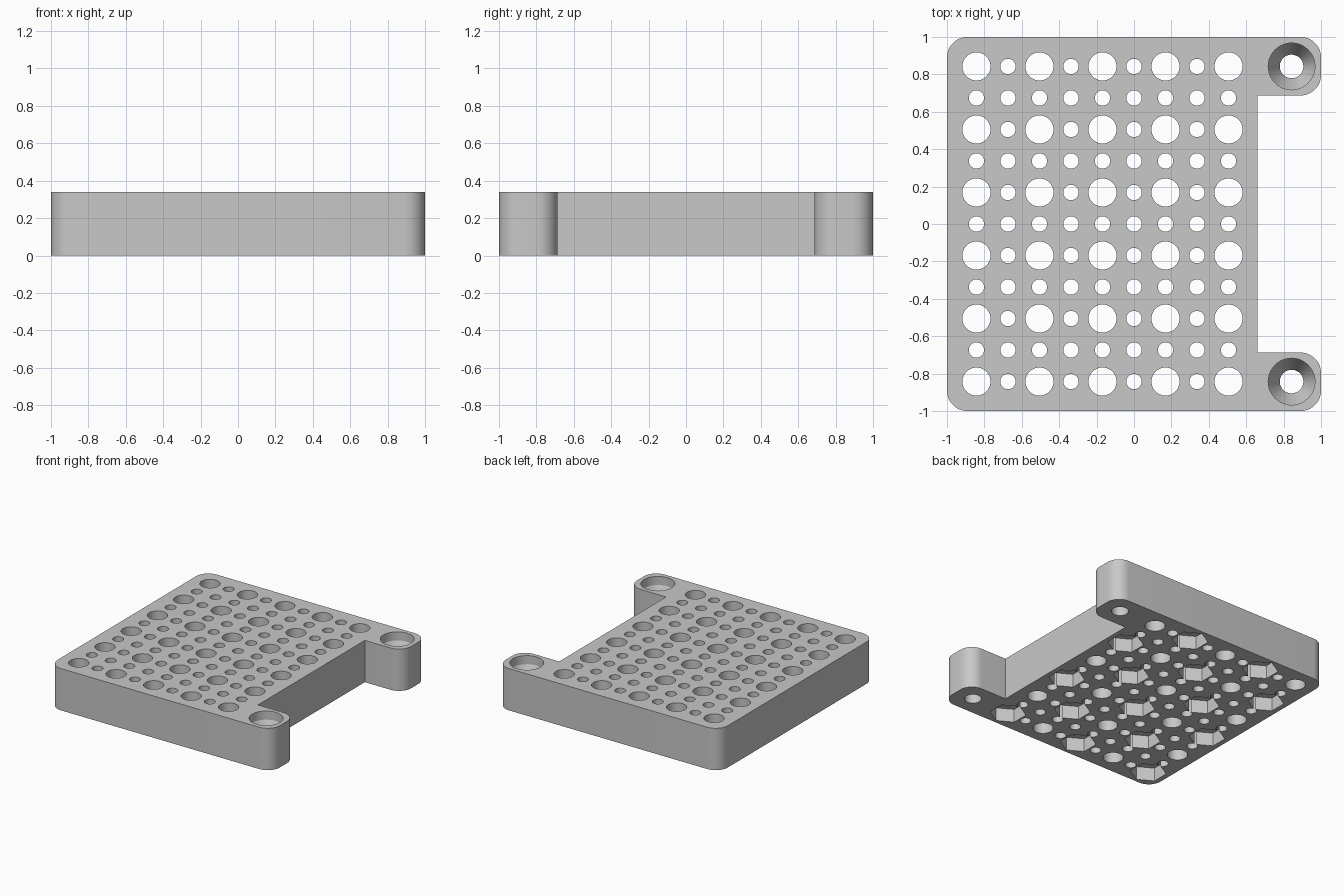
import bpy, bmesh, math

cube = bpy.data.objects.get("Cube")
if cube:
    bpy.data.objects.remove(cube, do_unlink=True)

HEIGHT = 0.34       # plate thickness
PITCH = 0.1685      # hole spacing
START = 0.8425      # first hole, distance from centre
CORNER = 0.11       # corner rounding
NUT_DEPTH = 0.108   # hex pocket depth

grey = bpy.data.materials.new("light_grey_plastic")
grey.use_nodes = True
colour = (0.58, 0.58, 0.58, 1)
grey.diffuse_color = colour
bsdf = next(n for n in grey.node_tree.nodes if n.type == "BSDF_PRINCIPLED")
bsdf.inputs["Base Color"].default_value = colour
bsdf.inputs["Roughness"].default_value = 0.6


def make_object(name, bm):
    bmesh.ops.recalc_face_normals(bm, faces=bm.faces)
    mesh = bpy.data.meshes.new(name)
    bm.to_mesh(mesh)
    bm.free()
    mesh.materials.append(grey)
    obj = bpy.data.objects.new(name, mesh)
    bpy.context.collection.objects.link(obj)
    return obj


def add_turned(bm, x, y, profile, sides, turn=0.0):
    """Closed solid around a vertical axis from (radius, z) pairs."""
    rings = []
    for r, z in profile:
        angles = [turn + math.tau * i / sides for i in range(sides)]
        rings.append([bm.verts.new((x + r * math.cos(a), y + r * math.sin(a), z)) for a in angles])
    for low, high in zip(rings, rings[1:]):
        for i in range(sides):
            j = (i + 1) % sides
            bm.faces.new((low[i], low[j], high[j], high[i]))
    bm.faces.new(rings[0][::-1])
    bm.faces.new(rings[-1])


def corner_arc(cx, cy, start, steps=12):
    angles = [math.radians(start + 90 * i / steps) for i in range(steps + 1)]
    return [(cx + CORNER * math.cos(a), cy + CORNER * math.sin(a)) for a in angles]


# Plate outline: rounded square with a notch that leaves two arms
edge, arm, notch = 1 - CORNER, 0.687, 0.66
outline = corner_arc(edge, edge, 0) + corner_arc(-edge, edge, 90)
outline += corner_arc(-edge, -edge, 180) + corner_arc(edge, -edge, 270)
outline += corner_arc(edge, -arm - CORNER, 0) + [(notch, -arm), (notch, arm)]
outline += corner_arc(edge, arm + CORNER, 270)
bm = bmesh.new()
base = bm.faces.new([bm.verts.new((x, y, 0)) for x, y in outline])
walls = bmesh.ops.extrude_face_region(bm, geom=[base])
top = [v for v in walls["geom"] if isinstance(v, bmesh.types.BMVert)]
bmesh.ops.translate(bm, verts=top, vec=(0, 0, HEIGHT))
plate = make_object("perforated_plate", bm)

# Round hole grid and nut pockets under every other large hole
holes, pockets = bmesh.new(), bmesh.new()
for col in range(9):
    for row in range(11):
        x, y = -START + col * PITCH, -START + row * PITCH
        large = col % 2 == 0 and row % 2 == 0
        radius = 0.075 if large else 0.041
        add_turned(holes, x, y, [(radius, -0.1), (radius, HEIGHT + 0.1)], 40 if large else 28)
        if large and (col + row) % 4 == 0:
            add_turned(pockets, x, y, [(0.134, -0.1), (0.134, NUT_DEPTH)], 6, math.pi / 2)

# Countersunk mounting holes in the arms
sink = [(0.063, -0.1), (0.063, 0.15), (0.125, 0.27), (0.125, HEIGHT + 0.1)]
for side in (-1, 1):
    add_turned(holes, START, side * START, sink, 48)

# Cut everything out of the plate
cutters = [make_object("hole_cutter", holes), make_object("pocket_cutter", pockets)]
for cutter in cutters:
    cutter.hide_render = True
    cut = plate.modifiers.new(cutter.name, "BOOLEAN")
    cut.operation = "DIFFERENCE"
    cut.solver = "EXACT"
    cut.object = cutter
graph = bpy.context.evaluated_depsgraph_get()
result = bpy.data.meshes.new_from_object(plate.evaluated_get(graph))
plate.modifiers.clear()
plate.data = result
for cutter in cutters:
    bpy.data.objects.remove(cutter, do_unlink=True)

# Smooth round walls, crisp edges
bpy.ops.object.select_all(action="DESELECT")
plate.select_set(True)
bpy.context.view_layer.objects.active = plate
bpy.ops.object.shade_smooth_by_angle(angle=math.radians(25))
